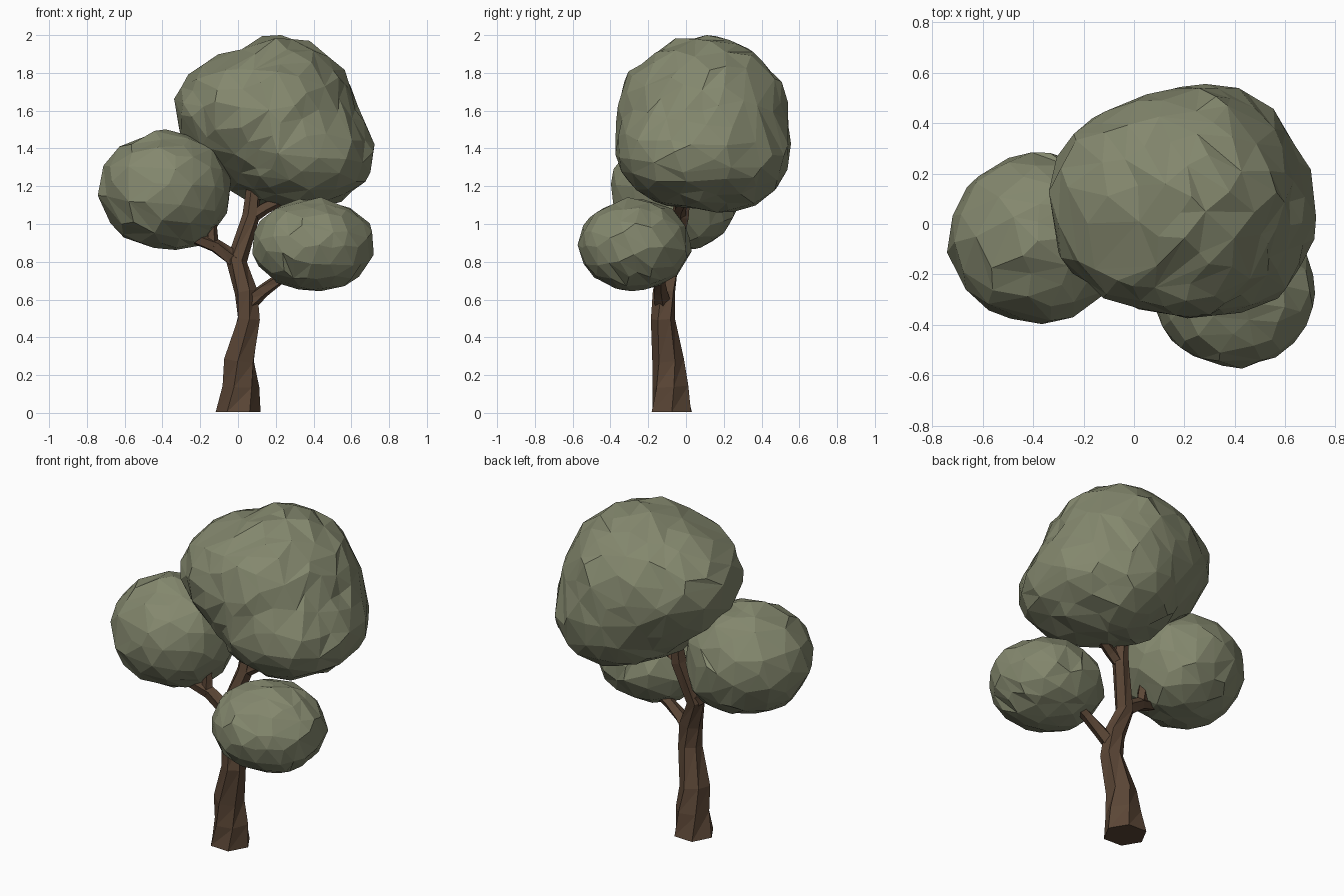
import bpy, bmesh, math, random
from mathutils import Vector, noise

random.seed(4)
if "Cube" in bpy.data.objects:
    bpy.data.objects.remove(bpy.data.objects["Cube"], do_unlink=True)


def material(name, rgb):
    mat = bpy.data.materials.new(name)
    mat.use_nodes = True
    mat.diffuse_color = (*rgb, 1)
    mat.node_tree.nodes["Principled BSDF"].inputs["Base Color"].default_value = (*rgb, 1)
    return mat


leaf = material("olive leaf", (0.23, 0.245, 0.155))
bark = material("brown bark", (0.105, 0.062, 0.037))


def finish(name, bm, mat):
    mesh = bpy.data.meshes.new(name)
    bmesh.ops.recalc_face_normals(bm, faces=bm.faces)
    bm.to_mesh(mesh)
    bm.free()
    mesh.materials.append(mat)
    obj = bpy.data.objects.new(name, mesh)
    bpy.context.collection.objects.link(obj)
    return obj


def reach(origin, ray, centre, radii):
    """Distance along the ray to the far side of an ellipsoid."""
    o = Vector((a - b) / r for a, b, r in zip(origin, centre, radii))
    d = Vector(a / r for a, r in zip(ray, radii))
    a, b, c = d.dot(d), o.dot(d), o.dot(o) - 1
    return (math.sqrt(max(b * b - a * c, 0)) - b) / a


def clump(name, lobes, ratio):
    """Skin around merged ellipsoid lobes, lumpy, reduced to irregular flat facets."""
    origin = sum((Vector(c) for c, r in lobes), Vector()) / len(lobes)
    bm = bmesh.new()
    bmesh.ops.create_icosphere(bm, subdivisions=4, radius=1)
    for v in bm.verts:
        ray = v.co.normalized()
        v.co = origin + ray * max(reach(origin, ray, c, r) for c, r in lobes)
    # Blend the creases between lobes, then roughen
    for _ in range(4):
        bmesh.ops.smooth_vert(bm, verts=bm.verts, factor=0.5,
                              use_axis_x=True, use_axis_y=True, use_axis_z=True)
    shift = Vector((random.random(), random.random(), random.random())) * 20
    for v in bm.verts:
        ray = (v.co - origin).normalized()
        lump = 1.012 + 0.025 * noise.noise(ray * 2.5 + shift) + 0.055 * noise.noise(ray * 5 + shift)
        v.co = origin + (v.co - origin) * lump
    obj = finish(name, bm, leaf)
    mod = obj.modifiers.new("facets", 'DECIMATE')
    mod.ratio = ratio


def limb(name, path, sides=5, wobble=0.08):
    """Tapered tube through points (x, y, z, radius), with rough flat sides."""
    bm = bmesh.new()
    pts = [Vector(p[:3]) for p in path]
    rings = []
    for i, p in enumerate(pts):
        axis = (pts[min(i + 1, len(pts) - 1)] - pts[max(i - 1, 0)]).normalized()
        if i == 0 and p.z < 0.05:
            axis = Vector((0, 0, 1))
        turn = Vector((0, 0, 1)).rotation_difference(axis)
        ring = []
        for k in range(sides):
            a = math.tau * k / sides + 0.2 * i
            r = path[i][3] * (1 + random.uniform(-wobble, wobble))
            ring.append(bm.verts.new(p + turn @ Vector((r * math.cos(a), r * math.sin(a), 0))))
        rings.append(ring)
    for low, high in zip(rings, rings[1:]):
        for k in range(sides):
            n = (k + 1) % sides
            bm.faces.new((low[k], low[n], high[n]))
            bm.faces.new((low[k], high[n], high[k]))
    bm.faces.new(rings[0])
    bm.faces.new(rings[-1])
    finish(name, bm, bark)


# Trunk and branches
limb("trunk", [(0, -0.075, 0.005, 0.125), (0.01, -0.085, 0.14, 0.098), (0.01, -0.09, 0.28, 0.085),
               (0.055, -0.12, 0.5, 0.064), (0.045, -0.115, 0.64, 0.063),
               (-0.005, -0.085, 0.8, 0.054), (0.07, -0.03, 1.04, 0.045), (0.09, 0, 1.3, 0.034)], 6)
limb("left_side_branch", [(0.05, -0.12, 0.57, 0.048), (0.13, -0.14, 0.645, 0.038),
                          (0.22, -0.145, 0.71, 0.032), (0.34, -0.14, 0.77, 0.024)])
limb("right_side_branch", [(0.01, -0.085, 0.79, 0.048), (-0.12, -0.095, 0.885, 0.038),
                           (-0.25, -0.12, 0.93, 0.031), (-0.36, -0.15, 0.96, 0.022)])
limb("right_side_twig", [(-0.135, -0.1, 0.88, 0.034), (-0.14, -0.095, 0.96, 0.03),
                         (-0.15, -0.09, 1.1, 0.024)])
limb("upper_fork", [(0.06, -0.035, 1.03, 0.038), (0.14, -0.03, 1.085, 0.034),
                    (0.27, 0, 1.15, 0.024)])

# Foliage
clump("crown", [((0.09, 0.08, 1.595), (0.45, 0.43, 0.34)),
                ((0.2, 0, 1.58), (0.37, 0.37, 0.38)),
                ((0.22, 0.13, 1.545), (0.42, 0.42, 0.45)),
                ((0.34, 0.055, 1.37), (0.4, 0.435, 0.285)),
                ((0.3, 0.2, 1.37), (0.36, 0.36, 0.305))], 0.3)
clump("right_foliage", [((-0.385, -0.06, 1.18), (0.355, 0.34, 0.31)),
                        ((-0.32, 0, 1.11), (0.25, 0.27, 0.25))], 0.16)
clump("left_foliage", [((0.395, -0.27, 0.89), (0.33, 0.3, 0.24)),
                       ((0.44, -0.3, 0.835), (0.25, 0.23, 0.185))], 0.16)
